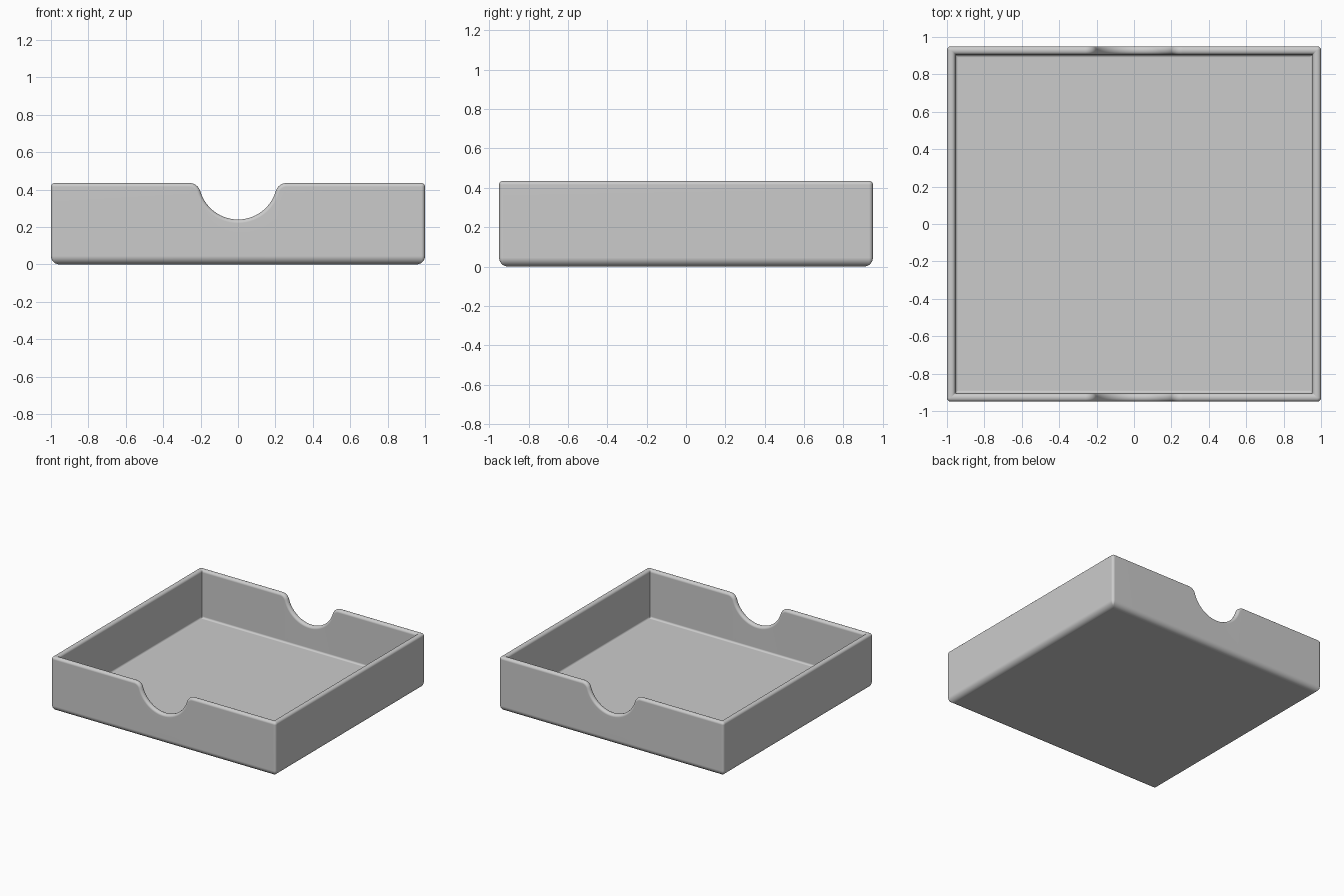
import bpy, bmesh
from math import sin, cos, pi, sqrt, atan2

if "Cube" in bpy.data.objects:
    bpy.data.objects.remove(bpy.data.objects["Cube"])

HX, HY, TOP = 1.0, 0.95, 0.435      # outer half sizes and height
WALL, FLOOR = 0.045, 0.05           # wall and floor thickness
CORNER, RIM, FOOT, COVE = 0.02, 0.02, 0.045, 0.015
NOTCH_R, NOTCH_Z, LIP_R = 0.21, 0.45, 0.06


def arc(start, end, steps):
    return [start + (end - start) * i / steps for i in range(steps + 1)]


def notch_curve():
    """Crest of a notched wall from left to right: (x, z, normal x, normal z)."""
    lip_z = TOP - LIP_R
    rise = NOTCH_Z - lip_z
    lip_x = sqrt((NOTCH_R + LIP_R) ** 2 - rise ** 2)
    tilt = atan2(rise, lip_x)
    lip = [(-lip_x + LIP_R * cos(a), lip_z + LIP_R * sin(a), cos(a), sin(a))
           for a in arc(pi / 2, tilt, 8)]
    bowl = [(NOTCH_R * cos(a), NOTCH_Z + NOTCH_R * sin(a), -cos(a), -sin(a))
            for a in arc(pi + tilt, 2 * pi - tilt, 28)]
    right = [(-x, z, -nx, nz) for x, z, nx, nz in reversed(lip)]
    return lip + bowl[1:-1] + right


CREST = notch_curve()


def ring(inset, z=None, drop=0.0):
    """Rounded rectangle; without z it follows the notched rim, lowered by drop."""
    hx, hy = HX - inset, HY - inset
    r = max(CORNER - inset, 0.003)
    points = []
    for k, (sx, sy) in enumerate([(-1, -1), (1, -1), (1, 1), (-1, 1)]):
        for a in arc(pi + k * pi / 2, 1.5 * pi + k * pi / 2, 4):
            points.append((sx * (hx - r) + r * cos(a), sy * (hy - r) + r * sin(a),
                           TOP - drop if z is None else z))
        if k in (0, 2):
            side = sy
            for x, h, nx, nz in (CREST if k == 0 else reversed(CREST)):
                points.append((x, side * hy, z) if z is not None
                              else (x - nx * drop, side * hy, h - nz * drop))
    return points


# Cross-section from the underside, over the rim, down to the floor
rings = [ring(FOOT * (1 - sin(a)), z=FOOT * (1 - cos(a))) for a in arc(0, pi / 2, 6)]
rings += [ring(RIM * (1 - cos(a)), drop=RIM * (1 - sin(a))) for a in arc(0, pi / 2, 5)]
rings += [ring(WALL - RIM * (1 - sin(a)), drop=RIM * (1 - cos(a))) for a in arc(0, pi / 2, 5)]
rings += [ring(WALL + COVE * (1 - cos(a)), z=FLOOR + COVE * (1 - sin(a)))
          for a in arc(0, pi / 2, 4)]

bm = bmesh.new()
loops = [[bm.verts.new(p) for p in points] for points in rings]
for low, high in zip(loops, loops[1:]):
    for i in range(len(low)):
        j = (i + 1) % len(low)
        bm.faces.new((low[i], low[j], high[j], high[i]))
bm.faces.new(list(reversed(loops[0])))
bm.faces.new(loops[-1])
bmesh.ops.recalc_face_normals(bm, faces=bm.faces)

mesh = bpy.data.meshes.new("tray")
bm.to_mesh(mesh)
bm.free()
tray = bpy.data.objects.new("tray", mesh)
bpy.context.collection.objects.link(tray)

# Plain grey plastic
grey = bpy.data.materials.new("light grey")
grey.use_nodes = True
grey.diffuse_color = (0.6, 0.6, 0.6, 1)
grey.node_tree.nodes["Principled BSDF"].inputs["Base Color"].default_value = (0.6, 0.6, 0.6, 1)
mesh.materials.append(grey)

# Smooth bevels with flat walls
bpy.ops.object.select_all(action="DESELECT")
tray.select_set(True)
bpy.context.view_layer.objects.active = tray
bpy.ops.object.shade_smooth_by_angle(angle=pi / 5)
weighted = tray.modifiers.new("flat walls", "WEIGHTED_NORMAL")
weighted.keep_sharp = True
